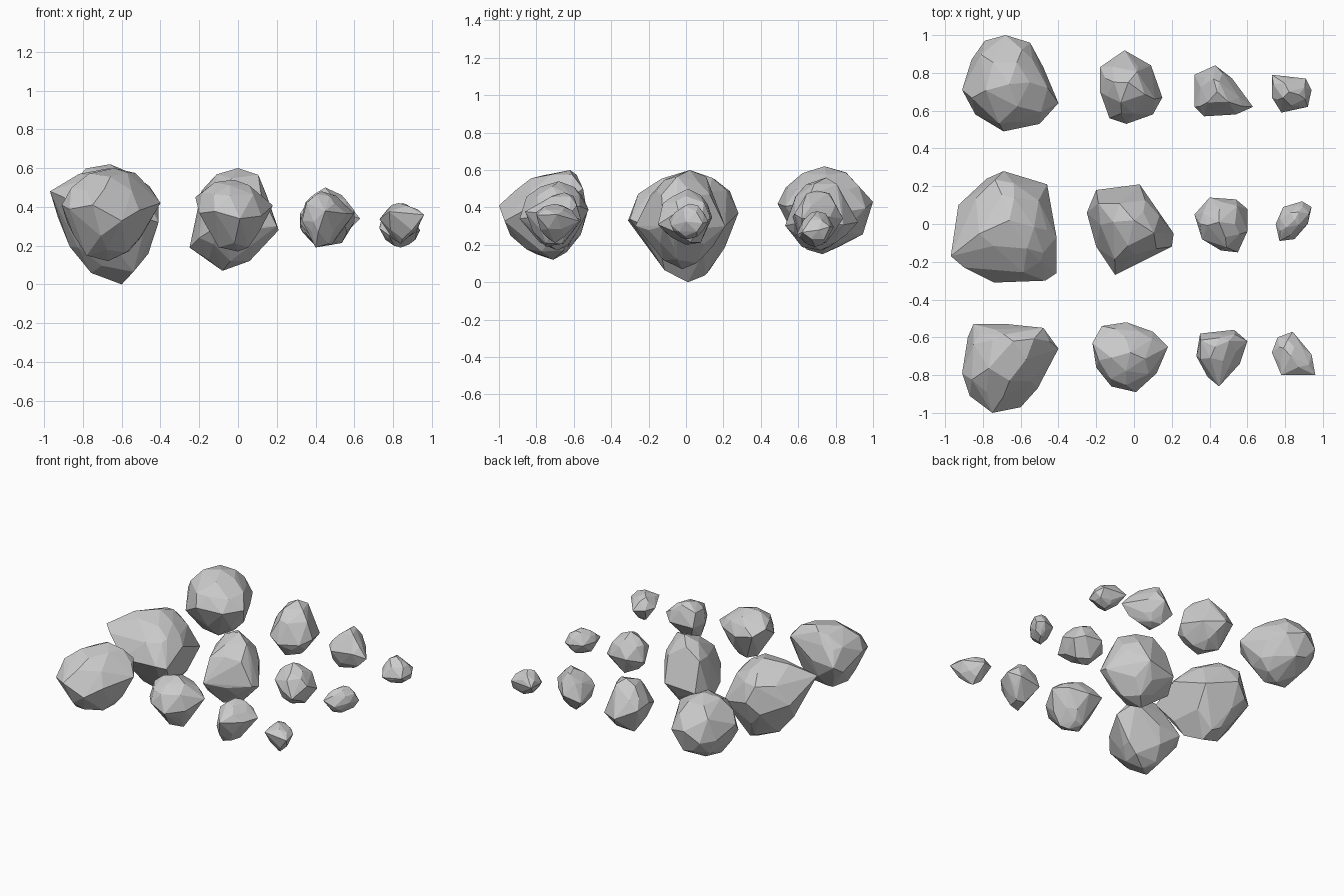
import bpy, bmesh, random
from math import radians
from mathutils import Vector


def rock(name, outline, top, bottom, mid=0.35, seed=1, upper=1.0, lower=1.0):
    """Faceted boulder: hull of a plan outline and shrinking jittered rings up to two tips.
    Outline points may carry their own height; upper/lower widen or taper the two halves."""
    rng = random.Random(seed)
    plan = [Vector((p[0], p[1], 0)) for p in outline]
    n = len(plan)
    centre = sum(plan, Vector()) / n
    pts = []
    # girdle, wavering up and down
    for p in outline:
        z = mid + rng.uniform(-0.14, 0.14) * (top[2] - bottom[2])
        pts.append(Vector((p[0], p[1], p[2] if len(p) > 2 else z)))
    # upper and lower rings
    for tip, width in ((Vector(top), upper), (Vector(bottom), lower)):
        flat = Vector((tip.x, tip.y, 0))
        for radius, height, step in ((0.86, 0.52, 1), (0.54, 0.85, 2)):
            c = centre.lerp(flat, height * 0.5)
            for i in range(0, n, step):
                edge = plan[i].lerp(plan[(i + 1) % n], rng.uniform(0.2, 0.8))
                p = c + (edge - centre) * radius * width * rng.uniform(0.82, 1.07)
                p.z = mid + (tip.z - mid) * height * rng.uniform(0.86, 1.08)
                pts.append(p)
        pts.append(tip)
    bm = bmesh.new()
    for p in pts:
        bm.verts.new(p)
    hull = bmesh.ops.convex_hull(bm, input=bm.verts[:])
    inside = [v for v in hull["geom_interior"] if isinstance(v, bmesh.types.BMVert)]
    bmesh.ops.delete(bm, geom=inside, context='VERTS')
    bmesh.ops.dissolve_limit(bm, angle_limit=radians(5), verts=bm.verts[:], edges=bm.edges[:])
    bmesh.ops.recalc_face_normals(bm, faces=bm.faces[:])
    mesh = bpy.data.meshes.new(name)
    bm.to_mesh(mesh)
    bm.free()
    bpy.context.collection.objects.link(bpy.data.objects.new(name, mesh))


# back row, large to small
rock("back_boulder", [(-.68, 1, .43), (-.55, .96), (-.48, .83), (-.40, .64, .42), (-.50, .53), (-.69, .49, .42),
                      (-.84, .58), (-.91, .71), (-.86, .87), (-.79, .97)],
     (-.66, .74, .62), (-.65, .73, .15), .39, 3, lower=.95)
rock("back_medium_rock", [(-.05, .92), (.09, .84), (.15, .67), (.10, .58), (-.04, .53),
                          (-.13, .56), (-.18, .70), (-.18, .83)],
     (-.03, .75, .56), (-.02, .72, .17), .35, 4, upper=.95)
rock("back_small_rock", [(.43, .84), (.52, .77), (.63, .62, .34), (.54, .58), (.37, .57), (.32, .62), (.32, .79)],
     (.44, .70, .49), (.42, .68, .20), .33, 5)
rock("back_pebble", [(.73, .79), (.91, .77), (.94, .71), (.92, .62), (.78, .59), (.73, .67)],
     (.82, .70, .38), (.84, .69, .19), .28, 6)

# middle row
rock("middle_boulder", [(-.69, .28, .37), (-.46, .21), (-.44, .02), (-.41, -.07, .42), (-.41, -.26, .32),
                        (-.47, -.30), (-.74, -.31, .33), (-.90, -.23, .45), (-.97, -.17, .48),
                        (-.93, .10), (-.78, .24)],
     (-.66, .02, .60), (-.60, .01, 0), .36, 7, lower=.86)
rock("middle_medium_rock", [(.03, .21), (.12, .08), (.21, -.05, .28), (.20, -.12, .30), (.04, -.20), (-.10, -.27),
                            (-.20, -.12, .24), (-.25, .06, .19), (-.20, .18, .27)],
     (0, .02, .60), (-.08, -.02, .07), .34, 8)
rock("middle_small_rock", [(.40, .14), (.54, .13), (.60, .08), (.60, -.04), (.55, -.15), (.46, -.14),
                           (.36, -.08), (.32, .05)],
     (.45, .01, .50), (.46, 0, .20), .35, 9)
rock("middle_pebble", [(.89, .12), (.94, .09), (.92, 0), (.85, -.08), (.77, -.09), (.75, 0), (.79, .09)],
     (.85, .02, .42), (.85, .01, .23), .32, 10)

# front row
rock("front_boulder", [(-.85, -.53), (-.67, -.53), (-.48, -.55, .50), (-.40, -.66, .42), (-.48, -.78), (-.51, -.87),
                       (-.60, -.97), (-.75, -1, .41), (-.87, -.91), (-.91, -.79), (-.88, -.60)],
     (-.64, -.62, .60), (-.67, -.71, .12), .37, 11, lower=.93)
rock("front_medium_rock", [(-.04, -.52), (.10, -.57), (.18, -.65), (.12, -.79), (.01, -.89), (-.12, -.86),
                           (-.20, -.76), (-.22, -.63, .45), (-.17, -.54)],
     (-.02, -.68, .54), (0, -.69, .17), .39, 12, lower=.86)
rock("front_small_rock", [(.53, -.56), (.60, -.62), (.56, -.74), (.45, -.86), (.39, -.81), (.33, -.70), (.35, -.58)],
     (.43, -.65, .48), (.40, -.75, .19), .35, 13, lower=.92)
rock("front_pebble", [(.84, -.57), (.94, -.69), (.96, -.80), (.78, -.80), (.73, -.68), (.76, -.60)],
     (.83, -.70, .42), (.84, -.70, .21), .35, 14, lower=.88)
